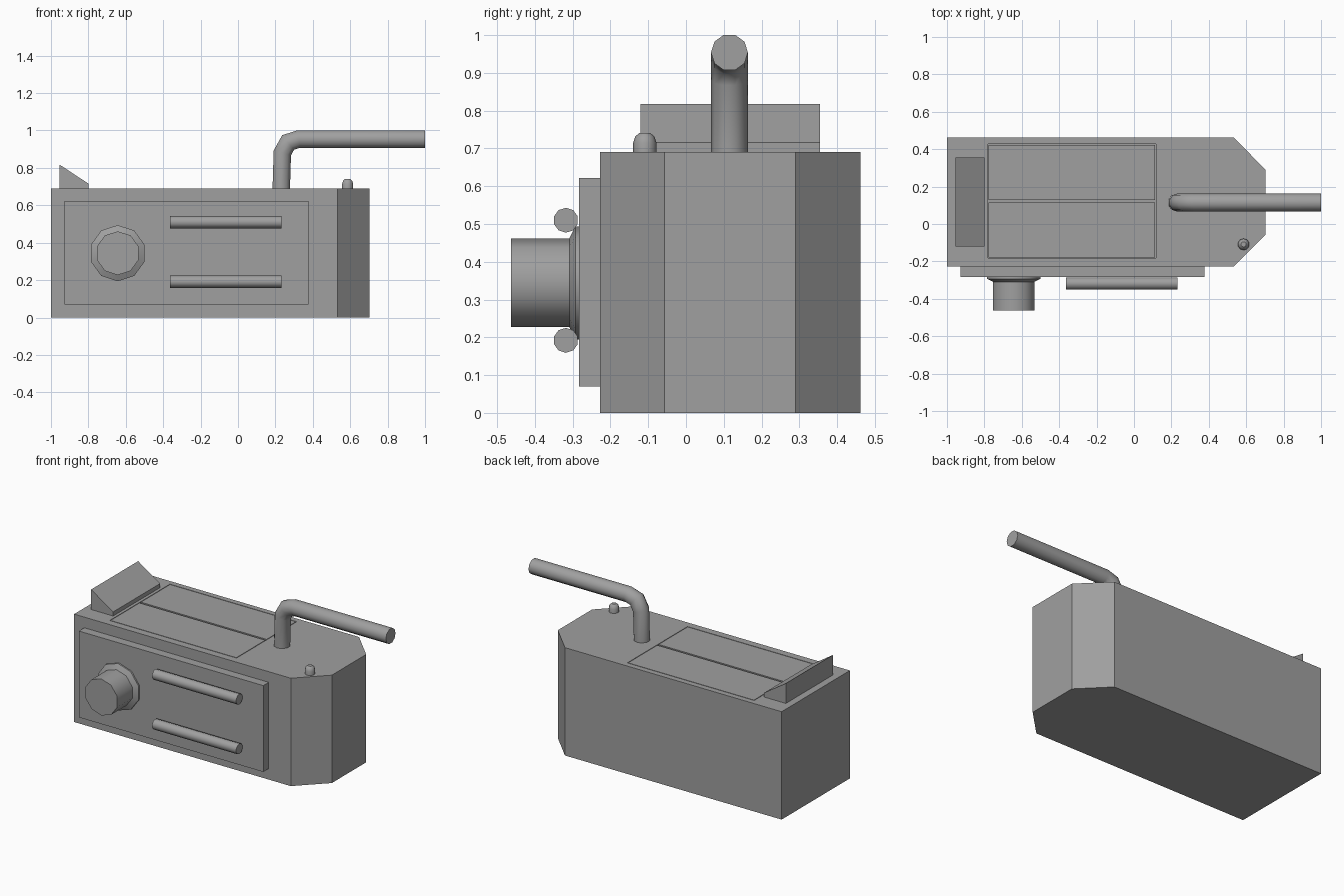
import bpy, bmesh, math
from mathutils import Vector

if "Cube" in bpy.data.objects:
    bpy.data.objects.remove(bpy.data.objects["Cube"])

X, Y, Z = Vector((1, 0, 0)), Vector((0, 1, 0)), Vector((0, 0, 1))

# Dark grey finish for every part
grey = bpy.data.materials.new("dark_grey")
grey.diffuse_color = (.35, .35, .35, 1)
grey.use_nodes = True
grey.node_tree.nodes["Principled BSDF"].inputs["Base Color"].default_value = grey.diffuse_color


def make(name, bm, smooth=False):
    bmesh.ops.recalc_face_normals(bm, faces=bm.faces[:])
    me = bpy.data.meshes.new(name)
    for f in bm.faces:
        f.smooth = smooth
    bm.to_mesh(me)
    bm.free()
    me.materials.append(grey)
    if smooth:
        me.set_sharp_from_angle(angle=math.radians(40))
    ob = bpy.data.objects.new(name, me)
    bpy.context.collection.objects.link(ob)
    return ob


def prism(name, pts, offset):
    """Extrude a planar outline along an offset vector."""
    bm = bmesh.new()
    face = bm.faces.new([bm.verts.new(p) for p in pts])
    geo = bmesh.ops.extrude_face_region(bm, geom=[face])["geom"]
    bmesh.ops.translate(bm, vec=offset, verts=[g for g in geo if isinstance(g, bmesh.types.BMVert)])
    return make(name, bm)


def box(name, x0, x1, y0, y1, z0, z1):
    return prism(name, [(x0, y0, z0), (x1, y0, z0), (x1, y1, z0), (x0, y1, z0)], (0, 0, z1 - z0))


def tube(name, rings, sides=10):
    """Skin rings given as (centre, first axis, second axis, radius)."""
    bm = bmesh.new()
    loops = []
    for c, u, v, r in rings:
        angles = [math.tau * i / sides for i in range(sides)]
        loops.append([bm.verts.new(Vector(c) + r * (u * math.cos(a) + v * math.sin(a))) for a in angles])
    for a, b in zip(loops, loops[1:]):
        for i in range(sides):
            j = (i + 1) % sides
            bm.faces.new((a[i], a[j], b[j], b[i]))
    bm.faces.new(loops[0])
    bm.faces.new(loops[-1])
    return make(name, bm, smooth=True)


# Main casing with two chamfered corners and a shallow recess in the top
casing = prism("casing", [(-1, -.228, 0), (.533, -.228, 0), (.704, -.057, 0),
                          (.704, .29, 0), (.533, .462, 0), (-1, .462, 0)], (0, 0, .69))
cutter = box("recess_cutter", -.781, .117, -.182, .427, .675, .75)
cutter.hide_render = True
cutter.hide_set(True)
mod = casing.modifiers.new("recess", 'BOOLEAN')
mod.operation = 'DIFFERENCE'
mod.solver = 'EXACT'
mod.object = cutter

# Two lids sitting flush in the recess, with narrow gaps
for name, y0, y1 in (("front_lid", -.178, .115), ("rear_lid", .128, .423)):
    box(name, -.777, .113, y0, y1, .67, .69)

# Raised front panel
box("front_panel", -.928, .377, -.283, -.225, .07, .622)

# Sloped wedge on top
prism("top_wedge", [(-.955, -.12, .685), (-.955, -.12, .818), (-.80, -.12, .716), (-.80, -.12, .685)],
      (0, .475, 0))

# Dial with a flared collar
tube("dial", [((-.643, y, .344), Z, X, r) for y, r in
              ((-.28, .15), (-.293, .15), (-.309, .117), (-.463, .117))])

# Horizontal grab bars
for name, z in (("upper_bar", .51), ("lower_bar", .192)):
    tube(name, [((x, -.318, z), Z, Y, .033) for x in (-.363, .232)])

# Bent pipe with mitred rings
path = [Vector((x, .115, z)) for x, z in
        ((.231, .68), (.237, .88), (.268, .936), (.325, .954), (1, .954))]
rings = []
for i, p in enumerate(path):
    d_in = (p - path[max(i - 1, 0)]).normalized() if i else Z
    d_out = (path[i + 1] - p).normalized() if i < len(path) - 1 else d_in
    t = (d_in + d_out).normalized()
    u = t.cross(Y) / max(t.dot(d_out), .5)
    rings.append((p, Y, u, .049))
tube("pipe", rings)

# Small domed button
tube("button", [((.586, -.109, z), Y, X, r) for z, r in
                ((.685, .031), (.715, .031), (.732, .025), (.741, .014))])
